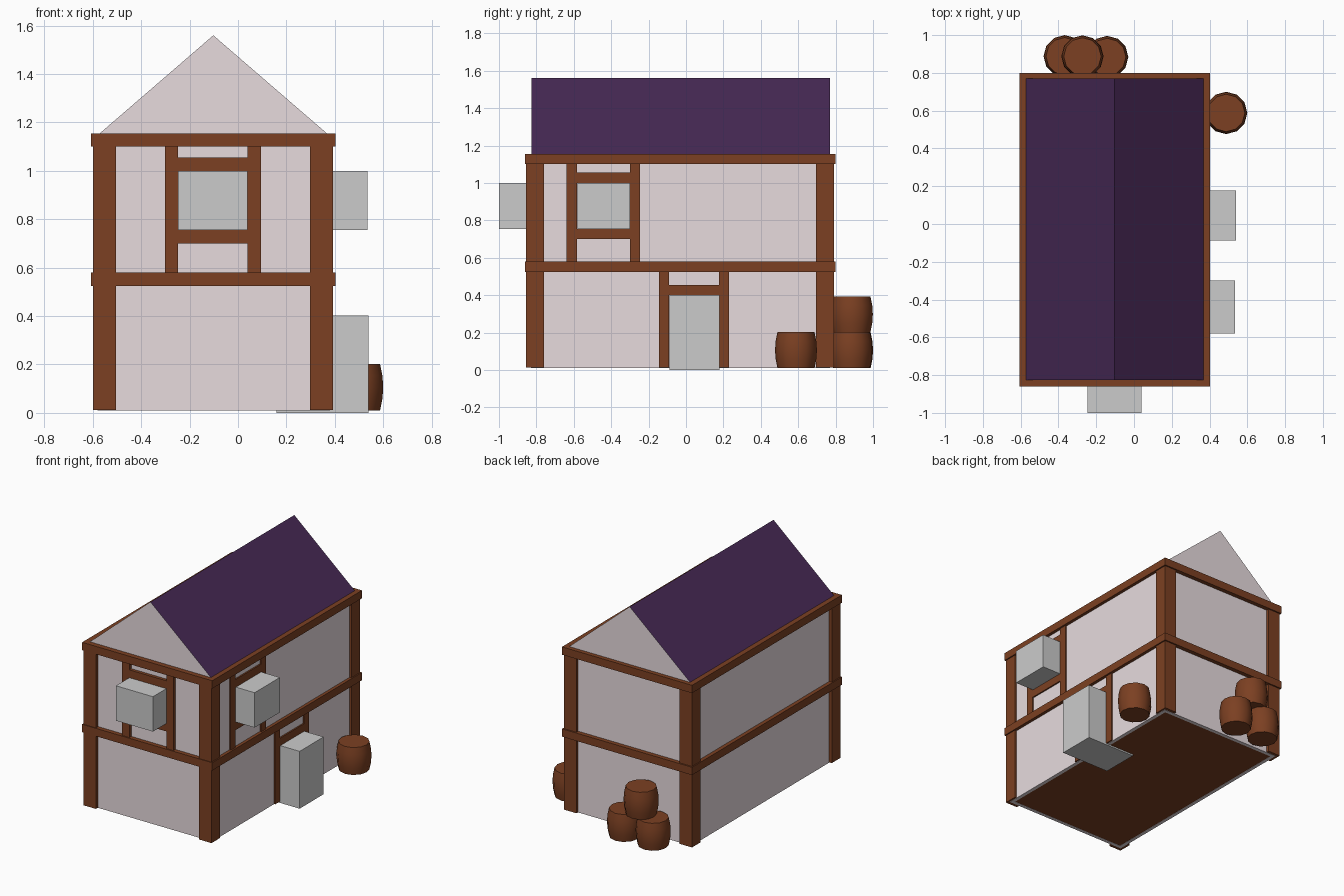
import bpy, bmesh, math

if "Cube" in bpy.data.objects:
    bpy.data.objects.remove(bpy.data.objects["Cube"])


def material(name, rgb):
    m = bpy.data.materials.new(name)
    m.diffuse_color = (*rgb, 1)
    m.use_nodes = True
    m.node_tree.nodes["Principled BSDF"].inputs["Base Color"].default_value = m.diffuse_color
    return m


PLASTER = material("plaster", (0.8, 0.71, 0.73))
TIMBER = material("timber", (0.2, 0.051, 0.016))
SLATE = material("roof_purple", (0.06, 0.021, 0.087))


def add_object(name, bm, *mats):
    bmesh.ops.recalc_face_normals(bm, faces=bm.faces)
    me = bpy.data.meshes.new(name)
    bm.to_mesh(me)
    bm.free()
    for m in mats:
        if m:
            me.materials.append(m)
    ob = bpy.data.objects.new(name, me)
    bpy.context.collection.objects.link(ob)
    return ob


def box(name, x, y, z, mat=None):
    bm = bmesh.new()
    bmesh.ops.create_cube(bm, size=1)
    for v in bm.verts:
        for i, (lo, hi) in enumerate((x, y, z)):
            v.co[i] = lo if v.co[i] < 0 else hi
    return add_object(name, bm, mat)


# House footprint: plaster faces, and the timber faces standing proud of them
X0, X1, Y0, Y1 = -0.58, 0.38, -0.83, 0.77
PX0, PX1, PY0, PY1 = -0.6, 0.393, -0.855, 0.79
BX0, BX1, BY0, BY1 = -0.607, 0.402, -0.86, 0.8
LOWER, UPPER = (0.012, 0.525), (0.58, 1.10)
T = 0.025

# Plaster walls and floor
WALL_Z = (0.01, 1.15)
box("wall_front", (X0, X1), (Y0, Y0 + T), WALL_Z, PLASTER)
box("wall_back", (X0, X1), (Y1 - T, Y1), WALL_Z, PLASTER)
box("wall_left", (X0, X0 + T), (Y0 + T, Y1 - T), WALL_Z, PLASTER)
box("wall_right", (X1 - T, X1), (Y0 + T, Y1 - T), WALL_Z, PLASTER)
box("floor", (X0 + T, X1 - T), (Y0 + T, Y1 - T), (0.011, 0.03), TIMBER)

# Corner posts on both storeys
for storey, z in (("lower", LOWER), ("upper", UPPER)):
    for sx, x in (("left", (PX0, PX0 + 0.096)), ("right", (PX1 - 0.096, PX1))):
        for sy, y in (("front", (PY0, PY0 + 0.096)), ("back", (PY1 - 0.096, PY1))):
            box(f"{storey}_post_{sy}_{sx}", x, y, z, TIMBER)

# Ring beams at floor level and at the eaves
for level, z in (("floor", (0.525, 0.58)), ("eaves", (1.10, 1.155))):
    w = 0.1
    box(f"{level}_beam_front", (BX0, BX1), (BY0, BY0 + w), z, TIMBER)
    box(f"{level}_beam_back", (BX0, BX1), (BY1 - w, BY1), z, TIMBER)
    box(f"{level}_beam_left", (BX0, BX0 + w), (BY0 + w, BY1 - w), z, TIMBER)
    box(f"{level}_beam_right", (BX1 - w, BX1), (BY0 + w, BY1 - w), z, TIMBER)


# Opening frames: studs either side of the opening, rails above and below
def frame(name, side, lo, hi, storey, rails):
    s = 0.055
    parts = [("stud_a", (lo - s, lo), storey), ("stud_b", (hi, hi + s), storey)]
    parts += [(f"rail_{i}", (lo, hi), (r, r + s)) for i, r in enumerate(rails)]
    for part, along, z in parts:
        if side == "front":
            box(f"{name}_{part}", along, (PY0 + 0.003, Y0 + T), z, TIMBER)
        else:
            box(f"{name}_{part}", (X1 - T, PX1 - 0.003), along, z, TIMBER)


frame("front_window", "front", -0.247, 0.04, UPPER, (0.70, 1.0))
frame("side_window", "right", -0.583, -0.3, UPPER, (0.70, 1.0))
frame("door", "right", -0.09, 0.176, LOWER, (0.40,))

# Projecting grey window and door blocks
box("front_window_block", (-0.247, 0.04), (-1.0, -0.65), (0.755, 1.0))
box("side_window_block", (0.2, 0.535), (-0.58, -0.3), (0.755, 1.0))
box("door_block", (0.16, 0.54), (-0.088, 0.178), (0, 0.402))

# Gabled roof: a triangular prism with plaster gable ends
bm = bmesh.new()
rx0, rx1, ry0, ry1 = -0.577, 0.373, -0.825, 0.77
tri = bm.faces.new([bm.verts.new((x, ry0, z)) for x, z in
                    ((rx0, 1.15), (rx1, 1.15), (-0.102, 1.56))])
new = bmesh.ops.extrude_face_region(bm, geom=[tri], use_keep_orig=True)["geom"]
bmesh.ops.translate(bm, vec=(0, ry1 - ry0, 0),
                    verts=[g for g in new if isinstance(g, bmesh.types.BMVert)])
bm.normal_update()
for f in bm.faces:
    f.material_index = 0 if abs(f.normal.y) > 0.5 else 1
add_object("roof", bm, PLASTER, SLATE)


# Barrels: a bulging profile swept round the axis, capped at both ends
def barrel(name, x, y, z, h=0.192, sides=12):
    bm = bmesh.new()
    rings = []
    for k in range(5):
        t = k / 4
        r = 0.099 + 0.013 * (1 - (2 * t - 1) ** 2)
        rings.append([bm.verts.new((x + r * math.cos(2 * math.pi * i / sides),
                                    y + r * math.sin(2 * math.pi * i / sides),
                                    z + h * t)) for i in range(sides)])
    for a, b in zip(rings, rings[1:]):
        for i in range(sides):
            j = (i + 1) % sides
            bm.faces.new((a[i], a[j], b[j], b[i]))
    bm.faces.new(rings[0])
    bm.faces.new(rings[-1])
    ob = add_object(name, bm, TIMBER)
    bpy.ops.object.select_all(action='DESELECT')
    ob.select_set(True)
    bpy.context.view_layer.objects.active = ob
    bpy.ops.object.shade_smooth_by_angle(angle=math.radians(40))


barrel("barrel_side", 0.488, 0.588, 0.01)
barrel("barrel_back_left", -0.367, 0.888, 0.01)
barrel("barrel_back_right", -0.142, 0.884, 0.01)
barrel("barrel_back_top", -0.273, 0.887, 0.202)
